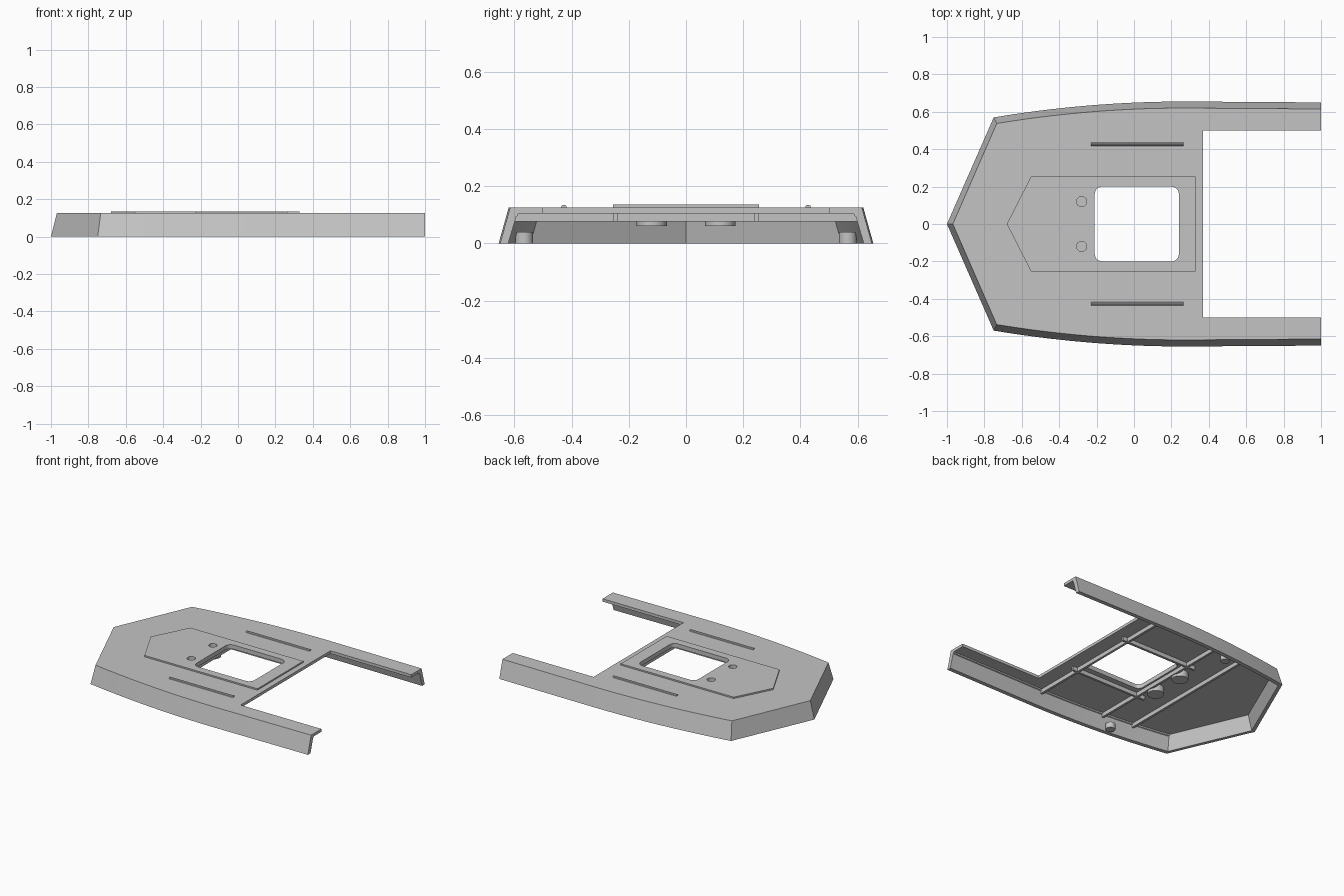
import bpy, bmesh, math

if "Cube" in bpy.data.objects:
    bpy.data.objects.remove(bpy.data.objects["Cube"])

grey = bpy.data.materials.new("plain grey")
grey.use_nodes = True
GREY = (0.55, 0.55, 0.55, 1)
grey.diffuse_color = GREY
grey.node_tree.nodes["Principled BSDF"].inputs["Base Color"].default_value = GREY

DECK_TOP, DECK_LOW, RIB_LOW = 0.125, 0.105, 0.077


def loft(name, low, high, z0, z1):
    """Solid between two outlines with the same number of points."""
    bm = bmesh.new()
    a = [bm.verts.new((x, y, z0)) for x, y in low]
    b = [bm.verts.new((x, y, z1)) for x, y in high]
    bm.faces.new(a)
    bm.faces.new(b)
    for i in range(len(a)):
        j = (i + 1) % len(a)
        bm.faces.new((a[i], a[j], b[j], b[i]))
    bmesh.ops.recalc_face_normals(bm, faces=bm.faces)
    mesh = bpy.data.meshes.new(name)
    bm.to_mesh(mesh)
    bm.free()
    mesh.materials.append(grey)
    obj = bpy.data.objects.new(name, mesh)
    bpy.context.collection.objects.link(obj)
    return obj


def prism(name, pts, z0, z1):
    return loft(name, pts, pts, z0, z1)


def rect(x0, x1, y0, y1):
    return [(x0, y0), (x1, y0), (x1, y1), (x0, y1)]


def circle(x, y, r, n=32):
    return [(x + r * math.cos(t * math.tau / n), y + r * math.sin(t * math.tau / n))
            for t in range(n)]


def rounded(x0, x1, y0, y1, r, n=6):
    pts = []
    corners = [(x1 - r, y1 - r), (x0 + r, y1 - r), (x0 + r, y0 + r), (x1 - r, y0 + r)]
    for k, (cx, cy) in enumerate(corners):
        for i in range(n + 1):
            t = (k + i / n) * math.pi / 2
            pts.append((cx + r * math.cos(t), cy + r * math.sin(t)))
    return pts


def smooth(obj):
    bpy.ops.object.select_all(action='DESELECT')
    obj.select_set(True)
    bpy.context.view_layer.objects.active = obj
    bpy.ops.object.shade_smooth_by_angle(angle=math.radians(25))


def cut(obj, cutters):
    """Subtract each cutter and bake the result."""
    for c in cutters:
        m = obj.modifiers.new("cut", 'BOOLEAN')
        m.operation, m.solver, m.object = 'DIFFERENCE', 'EXACT', c
    bpy.context.view_layer.update()
    deps = bpy.context.evaluated_depsgraph_get()
    mesh = bpy.data.meshes.new_from_object(obj.evaluated_get(deps))
    obj.modifiers.clear()
    obj.data = mesh
    smooth(obj)


# Hull outline: pointed nose, gently bowed sides, square tail
def half_width(x):
    if x < 0.27:
        return 0.655 - 0.085 * ((0.27 - x) / 1.02) ** 2
    return 0.655 - 0.005 * (x - 0.27) / 0.73


def side_points(d, tail):
    y = half_width(-0.75) - d
    x0 = -1 + 0.9 * d + 0.4386 * y
    xs = [x0 + (0.27 - x0) * i / 10 for i in range(11)] + [tail]
    return [(x, half_width(x) - d) for x in xs]


def outline(d, tail=1.0):
    side = side_points(d, tail)
    return [(-1 + 0.9 * d, 0)] + side + [(x, -y) for x, y in reversed(side)]


# Cutters
tail_notch = prism("tail_notch_cutter", rect(0.37, 1.2, -0.5, 0.5), -0.1, 0.3)
window = prism("window_cutter", rounded(-0.21, 0.24, -0.2, 0.2, 0.04), -0.1, 0.3)
holes = [prism("hole_cutter", circle(-0.28, s * 0.12, 0.027), 0.075, 0.3) for s in (1, -1)]
hollow = loft("hollow_cutter", outline(0.028, 1.2), outline(0.06, 1.2), -0.002, DECK_LOW)

# Deck with sloping skirt
hull = loft("deck_and_skirt", outline(0), outline(0.035), 0, DECK_TOP)
cut(hull, [hollow, tail_notch, window] + holes)

# Raised plate around the window
half = [(-0.55, 0.255), (0.33, 0.255)]
plate = prism("raised_plate", [(-0.68, 0)] + half + [(x, -y) for x, y in reversed(half)],
              DECK_TOP - 0.004, 0.135)
cut(plate, [window] + holes)

# Cross ribs below the deck
for x in (0.26, -0.23, -0.46):
    w = half_width(x) - 0.05
    prism("cross_rib", rect(x - 0.008, x + 0.008, -w, w), RIB_LOW, DECK_LOW + 0.004)


def rod(name, pts, r):
    """Round bar along a path."""
    cu = bpy.data.curves.new(name, 'CURVE')
    cu.dimensions = '3D'
    cu.bevel_depth, cu.bevel_resolution, cu.use_fill_caps = r, 3, True
    sp = cu.splines.new('POLY')
    sp.points.add(len(pts) - 1)
    for p, co in zip(sp.points, pts):
        p.co = (*co, 1)
    cu.materials.append(grey)
    obj = bpy.data.objects.new(name, cu)
    bpy.context.collection.objects.link(obj)
    bpy.ops.object.select_all(action='DESELECT')
    obj.select_set(True)
    bpy.context.view_layer.objects.active = obj
    bpy.ops.object.convert(target='MESH')
    smooth(bpy.context.object)


# Parts repeated on both sides
for side, s in (("left", 1), ("right", -1)):
    y = s * 0.247
    prism(side + "_long_rib", rect(-0.29, 0.3, y - 0.008, y + 0.008), RIB_LOW, DECK_LOW + 0.004)
    boss = prism(side + "_boss", circle(-0.28, s * 0.12, 0.053), 0.06, DECK_LOW + 0.004)
    cut(boss, holes)
    smooth(prism(side + "_post", circle(-0.28, s * 0.566, 0.031), 0, 0.04))
    rod(side + "_deck_bead", [(-0.23, s * 0.427, DECK_TOP), (0.265, s * 0.427, DECK_TOP)], 0.01)
    rod(side + "_corner_bead",
        [(x, s * y, DECK_LOW) for x, y in side_points(0.05, 1.0)], 0.014)

# Remove the cutters
for c in [tail_notch, window, hollow] + holes:
    bpy.data.objects.remove(c)
